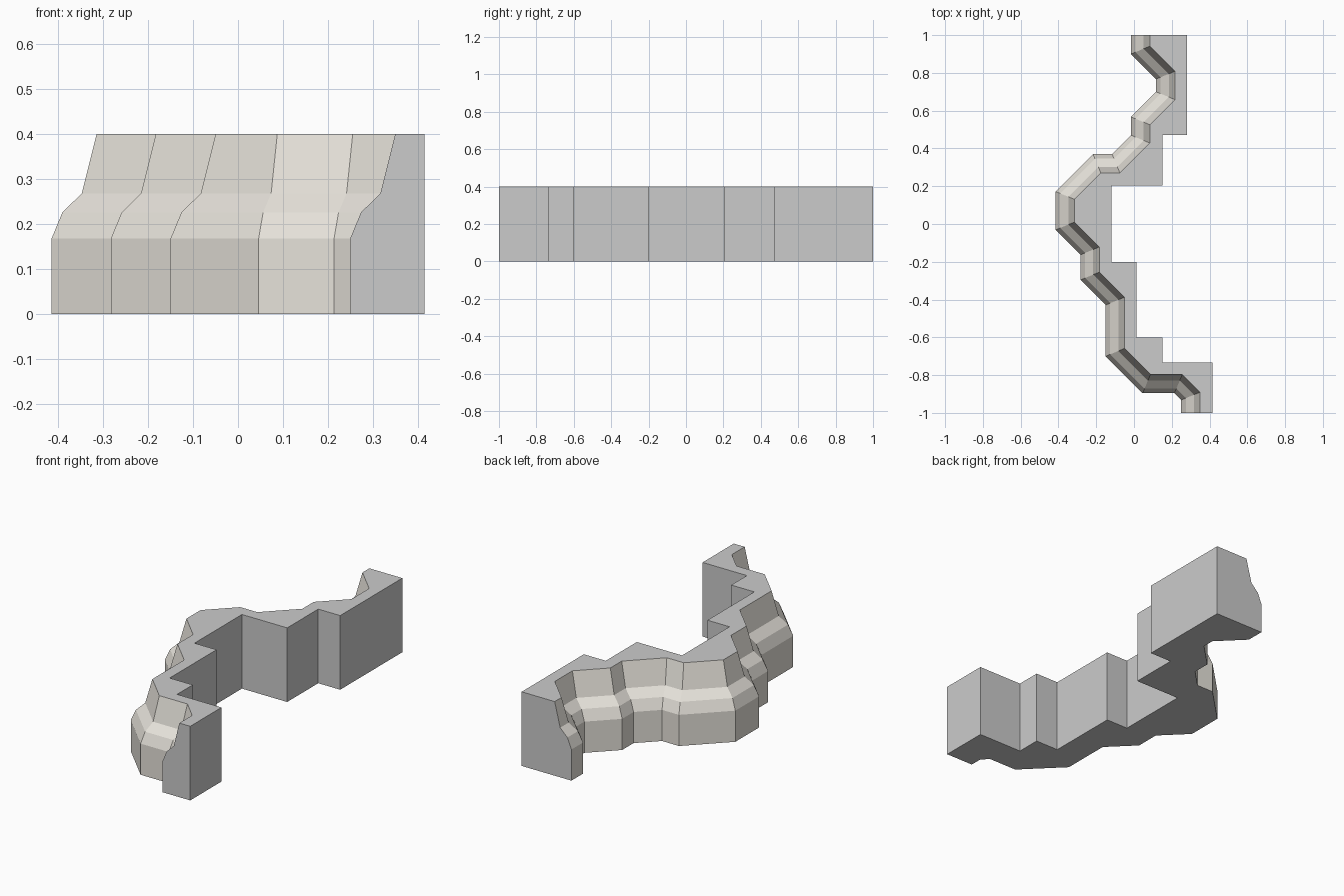
import bpy, bmesh
from mathutils import Vector

if "Cube" in bpy.data.objects:
    bpy.data.objects.remove(bpy.data.objects["Cube"])

# foot line of the rock face, back to front
foot = [Vector(p) for p in (
    (-.016, 1), (-.016, .9), (.117, .767), (.117, .7), (-.016, .567), (-.016, .47),
    (-.116, .37), (-.217, .37), (-.415, .172), (-.415, -.031), (-.283, -.163),
    (-.283, -.296), (-.15, -.429), (-.15, -.7), (.046, -.896), (.214, -.896),
    (.25, -.932), (.25, -1))]
# stepped outline of the rear, front to back
rear = [(.415, -1), (.415, -.734), (.15, -.734), (.15, -.6), (.012, -.6),
        (.012, -.2), (-.12, -.2), (-.12, .205), (.15, .205), (.15, .47),
        (.281, .47), (.281, 1)]
# rock face cross-section: setback, height
section = [(0, 0), (0, .168), (.024, .226), (.067, .268), (.1, .4)]


def setback(path, d):
    """Mitred parallel of an open path, moved towards the rear."""
    dirs = [(b - a).normalized() for a, b in zip(path, path[1:])]
    out = []
    for p, a, b in zip(path, dirs[:1] + dirs, dirs + dirs[-1:]):
        n, m = Vector((-a.y, a.x)), Vector((-b.y, b.x))
        out.append(p + (n + m) * d / (1 + n.dot(m)))
    return out


def material(name, color):
    mat = bpy.data.materials.new(name)
    mat.diffuse_color = (*color, 1)
    mat.use_nodes = True
    mat.node_tree.nodes["Principled BSDF"].inputs["Base Color"].default_value = mat.diffuse_color
    return mat


bm = bmesh.new()
rows = [[bm.verts.new((p.x, p.y, z)) for p in setback(foot, d)] for d, z in section]
low = [bm.verts.new((x, y, 0)) for x, y in rear]
high = [bm.verts.new((x, y, .4)) for x, y in rear]

# faceted rock face
for lo, hi in zip(rows, rows[1:]):
    for i in range(len(foot) - 1):
        bm.faces.new((lo[i], lo[i + 1], hi[i + 1], hi[i])).material_index = 1
# stepped rear walls
for i in range(len(rear) - 1):
    bm.faces.new((low[i], low[i + 1], high[i + 1], high[i]))
# top, bottom and the two end walls
bm.faces.new(rows[-1] + high)
bm.faces.new(rows[0] + low)
bm.faces.new([r[-1] for r in rows] + [high[0], low[0]])
bm.faces.new([r[0] for r in rows] + [high[-1], low[-1]])
bmesh.ops.recalc_face_normals(bm, faces=bm.faces)

mesh = bpy.data.meshes.new("cliff_wall")
bm.to_mesh(mesh)
bm.free()
mesh.materials.append(None)
mesh.materials.append(material("rock", (.8, .77, .71)))
bpy.context.collection.objects.link(bpy.data.objects.new("cliff_wall", mesh))
